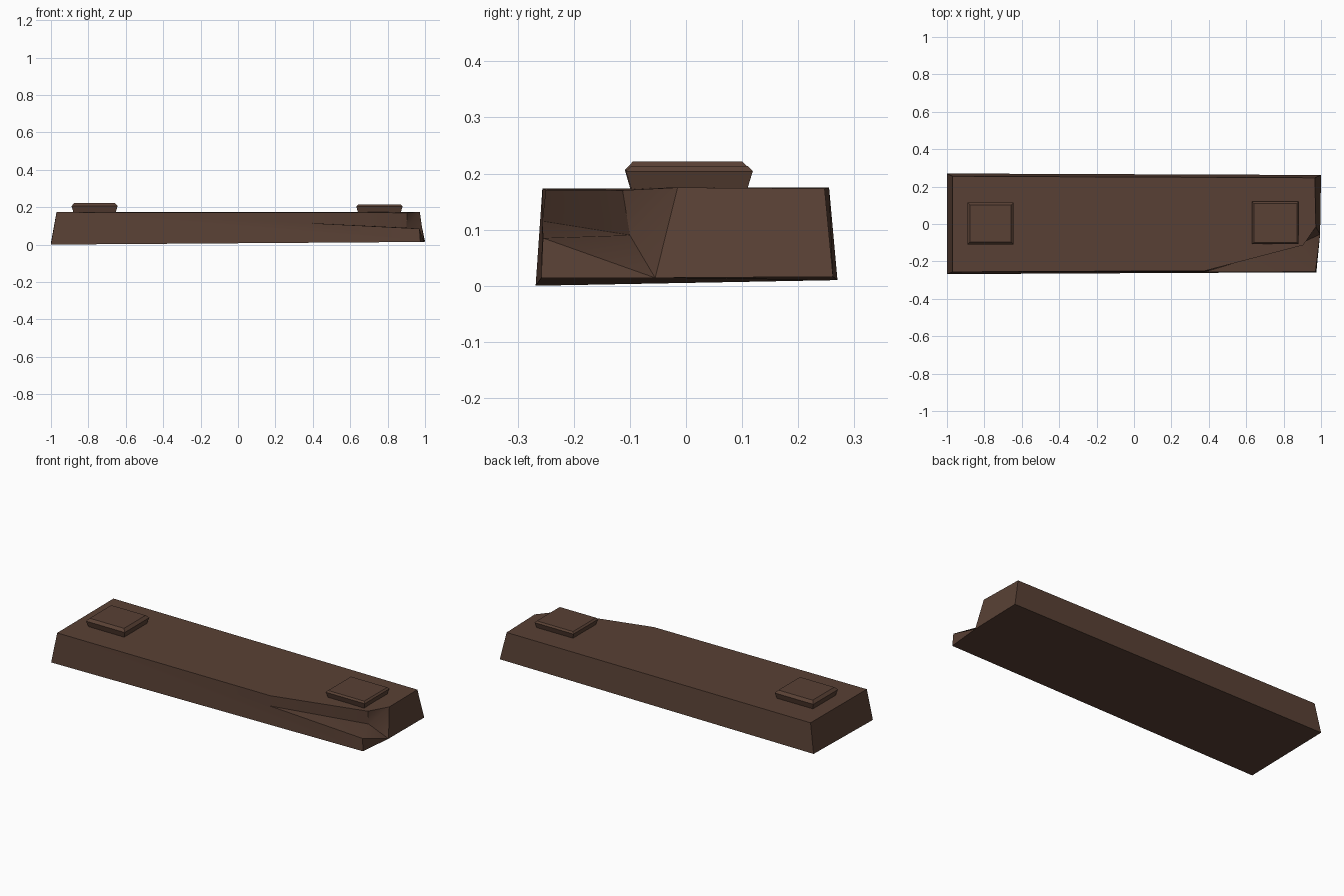
import bpy, bmesh, math

if "Cube" in bpy.data.objects:
    bpy.data.objects.remove(bpy.data.objects["Cube"])

brown = bpy.data.materials.new("dark_brown")
brown.diffuse_color = (0.10, 0.052, 0.035, 1)
brown.use_nodes = True
brown.node_tree.nodes["Principled BSDF"].inputs["Base Color"].default_value = brown.diffuse_color


def build(name, points, faces):
    """Make a mesh object from named corner points and faces of those names."""
    bm = bmesh.new()
    verts = {k: bm.verts.new(p) for k, p in points.items()}
    for face in faces:
        bm.faces.new([verts[k] for k in face])
    bmesh.ops.recalc_face_normals(bm, faces=bm.faces)
    me = bpy.data.meshes.new(name)
    bm.to_mesh(me)
    bm.free()
    me.materials.append(brown)
    ob = bpy.data.objects.new(name, me)
    bpy.context.collection.objects.link(ob)
    bpy.ops.object.select_all(action='DESELECT')
    ob.select_set(True)
    bpy.context.view_layer.objects.active = ob
    bpy.ops.object.shade_smooth_by_angle(angle=math.radians(40))
    return ob


# Tapered slab with a broken front right corner
slab = {
    # bottom corners, N is the foot of the crack
    "A": (-1, -0.268, 0), "B": (0.975, -0.258, 0.014), "N": (0.995, -0.055, 0.014),
    "C": (1, 0.262, 0.016), "D": (-1, 0.27, 0.01),
    # top corners, Q-P-M is the broken edge
    "a": (-0.97, -0.256, 0.173), "d": (-0.97, 0.255, 0.175), "c": (0.967, 0.247, 0.173),
    "M": (0.972, -0.015, 0.175), "P": (0.905, -0.113, 0.17), "Q": (0.38, -0.25, 0.171),
    # floor of the broken corner
    "q": (0.38, -0.256, 0.115), "b": (0.97, -0.255, 0.085), "p": (0.90, -0.10, 0.09),
}
build("slab", slab, ["ABNCD", "adcMPQ", "AaQqbB", "DdaA", "CcdD", "NMcC",
                     "BbN", "qpb", "bpN", "QPpq", "PMp", "MNp"])


def pad(name, cx, cy, hx, hy, levels):
    """Square pad from rings of (height, inset)."""
    pts, faces = {}, []
    for i, (z, inset) in enumerate(levels):
        for j, (sx, sy) in enumerate([(-1, -1), (1, -1), (1, 1), (-1, 1)]):
            pts[i, j] = (cx + sx * (hx - inset), cy + sy * (hy - inset), z)
    last = len(levels) - 1
    for i in range(last):
        for j in range(4):
            k = (j + 1) % 4
            faces.append([(i, j), (i, k), (i + 1, k), (i + 1, j)])
    faces += [[(i, j) for j in range(4)] for i in (0, last)]
    build(name, pts, faces)


# Raised pads at both ends
pad("left_pad", -0.767, 0.003, 0.123, 0.112, [(0.165, 0.012), (0.206, 0), (0.221, 0.014)])
pad("right_pad", 0.756, 0.006, 0.124, 0.113, [(0.165, 0.012), (0.204, 0), (0.213, 0.009)])
